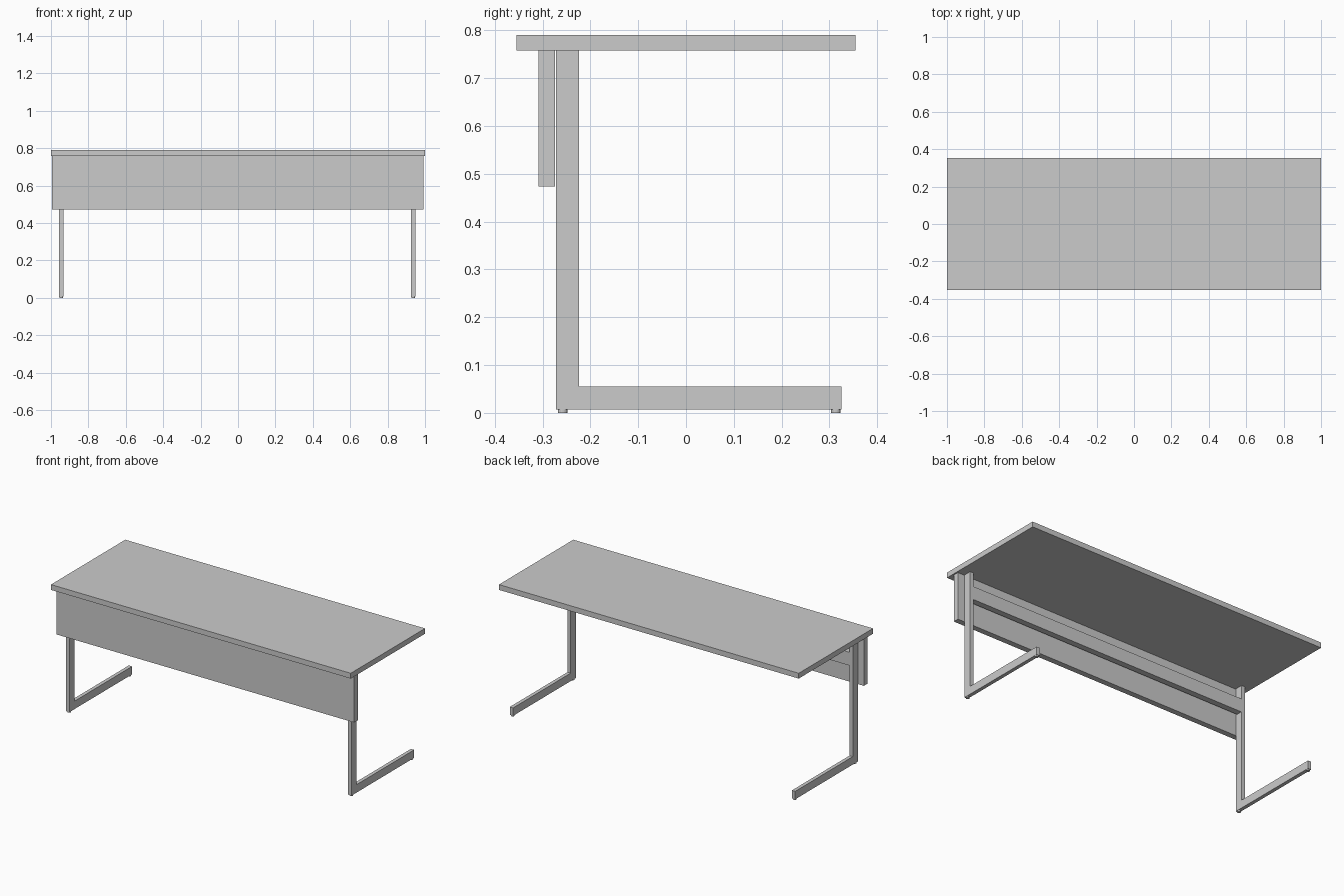
import bpy, bmesh

if "Cube" in bpy.data.objects:
    bpy.data.objects.remove(bpy.data.objects["Cube"])


def prism(name, outline, x0, x1):
    """Extrude a (y, z) outline along x from x0 to x1."""
    bm = bmesh.new()
    face = bm.faces.new([bm.verts.new((x0, y, z)) for y, z in outline])
    ext = bmesh.ops.extrude_face_region(bm, geom=[face])
    moved = [v for v in ext["geom"] if isinstance(v, bmesh.types.BMVert)]
    bmesh.ops.translate(bm, verts=moved, vec=(x1 - x0, 0, 0))
    bmesh.ops.recalc_face_normals(bm, faces=bm.faces)
    mesh = bpy.data.meshes.new(name)
    bm.to_mesh(mesh)
    bm.free()
    obj = bpy.data.objects.new(name, mesh)
    bpy.context.collection.objects.link(obj)
    return obj


def box(name, x0, x1, y0, y1, z0, z1):
    return prism(name, [(y0, z0), (y1, z0), (y1, z1), (y0, z1)], x0, x1)


TOP_Z = 0.758

# Desktop slab
box("desk_top", -1, 1, -0.354, 0.354, TOP_Z, 0.79)

# Modesty panel hanging in front of the legs
box("front_panel", -0.995, 0.991, -0.308, -0.274, 0.473, TOP_Z)

# Rail joining the two legs behind the panel
box("cross_rail", -0.936, 0.927, -0.262, -0.226, 0.597, 0.677)

# L-shaped legs with their floor glides
leg_outline = [(-0.272, 0.007), (0.325, 0.007), (0.325, 0.055),
               (-0.224, 0.055), (-0.224, TOP_Z), (-0.272, TOP_Z)]
for side, x in (("left", -0.945), ("right", 0.937)):
    prism(f"{side}_leg", leg_outline, x - 0.011, x + 0.011)
    for end, y in (("front", -0.258), ("back", 0.313)):
        bpy.ops.mesh.primitive_cylinder_add(
            vertices=16, radius=0.01, depth=0.007, location=(x, y, 0.0035))
        bpy.context.object.name = f"{side}_{end}_glide"
